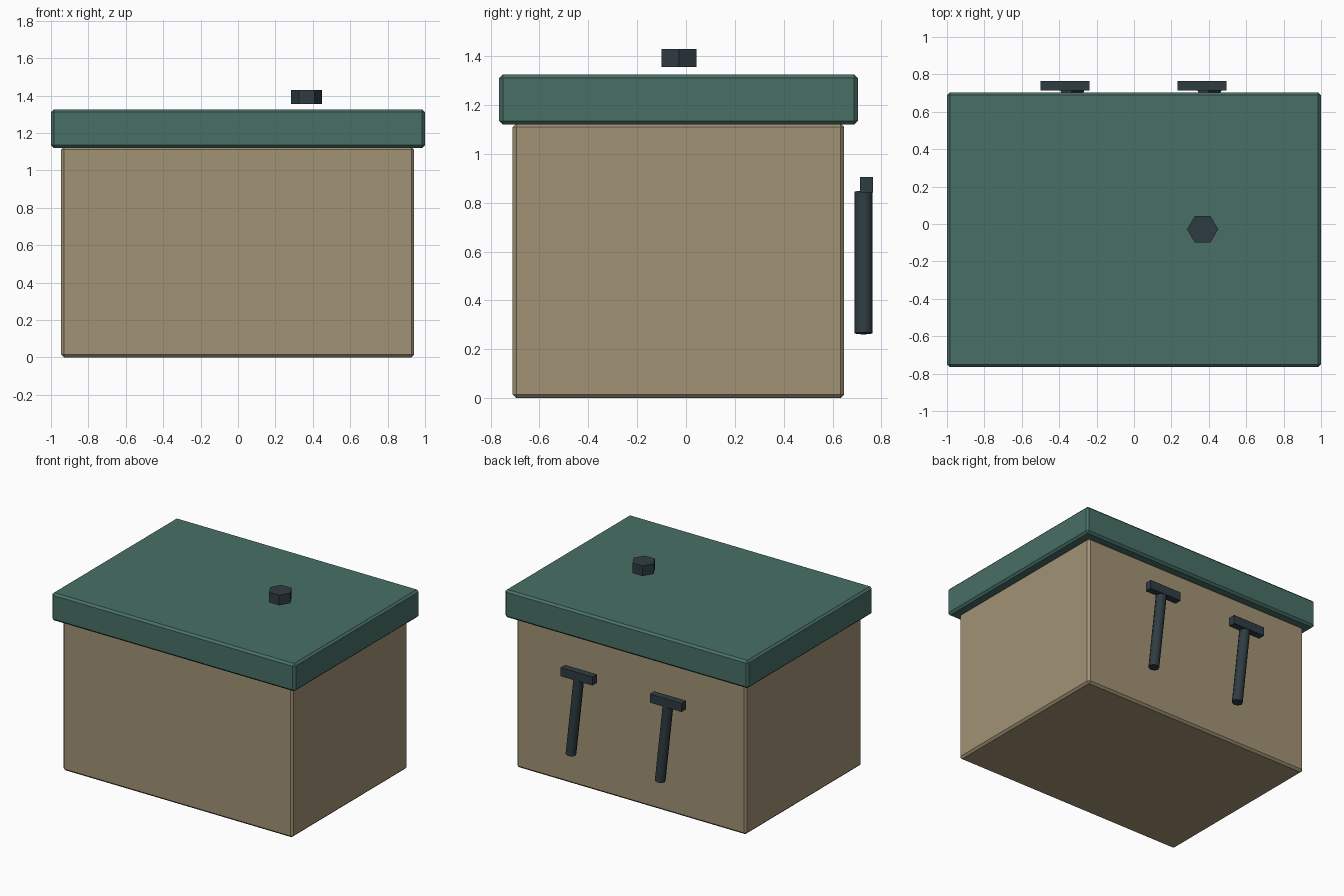
import bpy
import math
from mathutils import Vector

if "Cube" in bpy.data.objects:
    bpy.data.objects.remove(bpy.data.objects["Cube"])


def material(name, rgb):
    m = bpy.data.materials.new(name)
    m.diffuse_color = (*rgb, 1)
    m.use_nodes = True
    m.node_tree.nodes["Principled BSDF"].inputs["Base Color"].default_value = m.diffuse_color
    return m


TAN = material("tan_paint", (0.36, 0.29, 0.18))
GREEN = material("green_paint", (0.065, 0.16, 0.13))
DARK = material("dark_metal", (0.028, 0.045, 0.055))


def box(name, lo, hi, mat, bevel=0):
    lo, hi = Vector(lo), Vector(hi)
    bpy.ops.mesh.primitive_cube_add(size=1, location=(lo + hi) / 2)
    ob = bpy.context.object
    ob.name = name
    ob.scale = hi - lo
    bpy.ops.object.transform_apply(location=False, rotation=False, scale=True)
    ob.data.materials.append(mat)
    if bevel:
        mod = ob.modifiers.new("edge_bevel", 'BEVEL')
        mod.width = bevel
        mod.segments = 1
    return ob


def rod(name, a, b, radius, sides, mat, spin=0):
    a, b = Vector(a), Vector(b)
    bpy.ops.mesh.primitive_cylinder_add(vertices=sides, radius=radius, depth=(b - a).length)
    ob = bpy.context.object
    ob.name = name
    ob.rotation_euler = (0, 0, spin)
    bpy.ops.object.transform_apply(location=False, rotation=True, scale=False)
    ob.location = (a + b) / 2
    # tilt only in the xz plane
    ob.rotation_euler = (0, math.atan2(b.x - a.x, b.z - a.z), 0)
    ob.data.materials.append(mat)
    return ob


# Box body and overhanging lid
box("box_body", (-0.946, -0.71, 0), (0.942, 0.648, 1.125), TAN, 0.015)
box("box_lid", (-1, -0.765, 1.12), (1, 0.704, 1.326), GREEN, 0.015)

# Hexagonal knob above the lid
rod("lid_knob", (0.367, -0.028, 1.355), (0.367, -0.028, 1.43), 0.083, 6, DARK, math.pi / 6)

# Pair of T-shaped tools hanging behind the box
for side, x in (("left", -0.369), ("right", 0.364)):
    box(f"{side}_tool_head", (x - 0.131, 0.713, 0.842), (x + 0.131, 0.765, 0.906), DARK)
    rod(f"{side}_tool_shaft", (x + 0.072, 0.727, 0.265), (x + 0.007, 0.727, 0.845),
        0.037, 8, DARK)
    bpy.ops.object.shade_smooth_by_angle(angle=math.radians(50))
